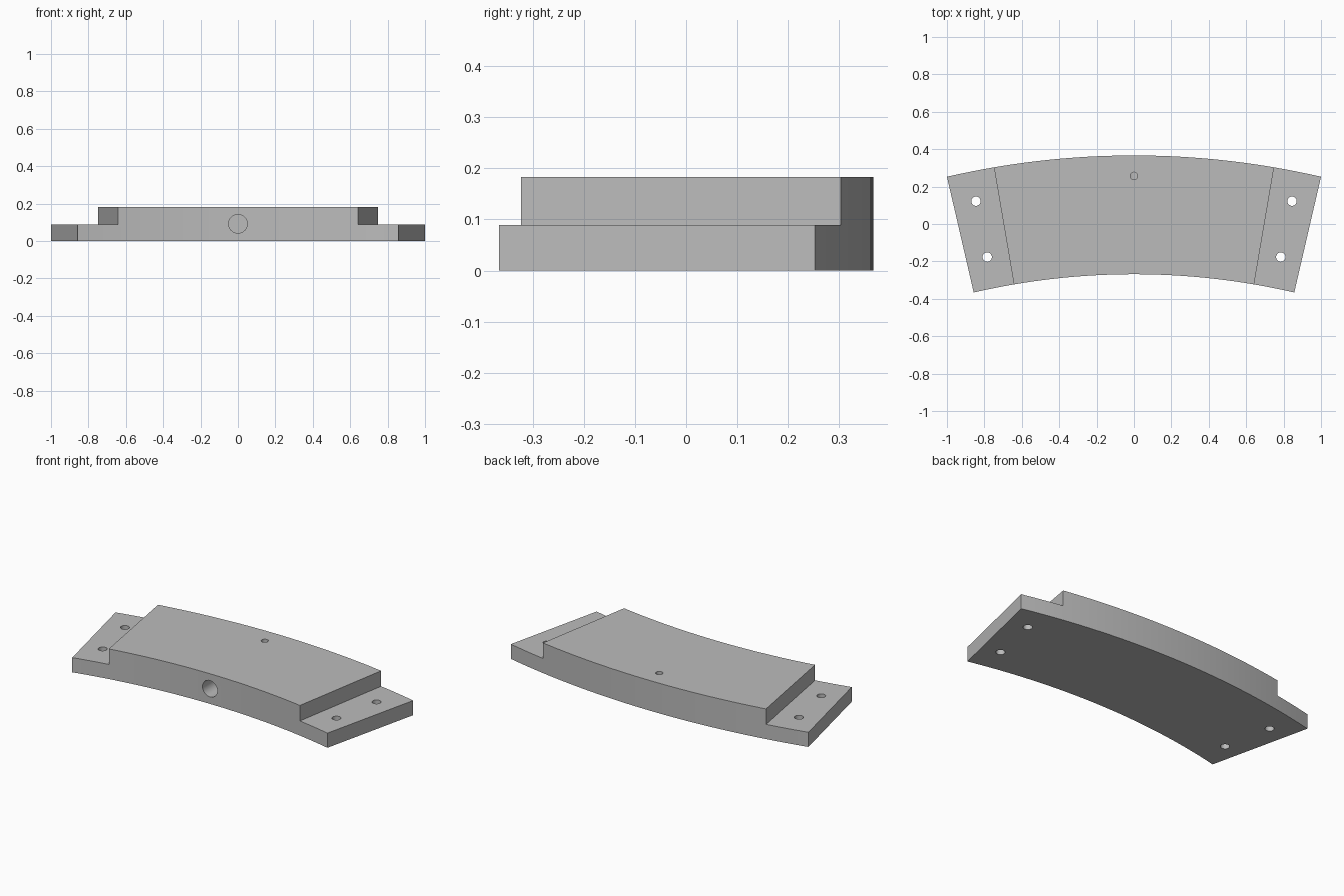
import bpy, bmesh
from math import sin, cos, radians
from mathutils import Matrix

cube = bpy.data.objects.get("Cube")
if cube:
    bpy.data.objects.remove(cube, do_unlink=True)

R_OUT, R_IN = 4.445, 3.81      # outer and inner arc radii
CENTRE_Y = 0.3665 - R_OUT      # arc centre
END, STEP = 13.0, 9.7          # half angles of the base and the raised pad
Z_STEP, Z_TOP = 0.089, 0.183

grey = bpy.data.materials.new("machined grey")
grey.use_nodes = True
colour = (0.5, 0.5, 0.5, 1)
grey.diffuse_color = colour
grey.node_tree.nodes["Principled BSDF"].inputs["Base Color"].default_value = colour


def add_object(name, bm):
    bmesh.ops.recalc_face_normals(bm, faces=bm.faces)
    mesh = bpy.data.meshes.new(name)
    bm.to_mesh(mesh)
    bm.free()
    mesh.materials.append(grey)
    obj = bpy.data.objects.new(name, mesh)
    bpy.context.collection.objects.link(obj)
    return obj


def arc_block(name, a0, a1, r0, r1, z0, z1, steps):
    """Annular sector, angles in degrees from +y towards +x."""
    angles = [radians(a0 + (a1 - a0) * i / steps) for i in range(steps + 1)]
    outline = [(r1, a) for a in angles] + [(r0, a) for a in reversed(angles)]
    bm = bmesh.new()
    base = bm.faces.new([bm.verts.new((r * sin(a), CENTRE_Y + r * cos(a), z0))
                         for r, a in outline])
    up = bmesh.ops.extrude_face_region(bm, geom=[base])["geom"]
    bmesh.ops.translate(bm, vec=(0, 0, z1 - z0),
                        verts=[v for v in up if isinstance(v, bmesh.types.BMVert)])
    return add_object(name, bm)


def drill(name, centre, radius, length, axis="Z"):
    bm = bmesh.new()
    turn = Matrix.Rotation(radians(90), 4, "X") if axis == "Y" else Matrix()
    bmesh.ops.create_cone(bm, cap_ends=True, segments=32, radius1=radius,
                          radius2=radius, depth=length,
                          matrix=Matrix.Translation(centre) @ turn)
    return add_object(name, bm)


# Curved segment body
body = arc_block("curved_segment", -END, END, R_IN, R_OUT, 0, Z_TOP, 40)

# Stepped ends and their bolt holes
cutters = []
for side in (-1, 1):
    cutters.append(arc_block("step_cutter", side * STEP, side * (END + 2),
                             R_IN - 0.2, R_OUT + 0.2, Z_STEP, Z_TOP + 0.2, 1))
    for x, y in ((0.845, 0.122), (0.785, -0.177)):
        cutters.append(drill("bolt_hole_cutter", (side * x, y, 0.05), 0.025, 0.4))

# Blind bore in the front and the small hole that meets it from the top
cutters.append(drill("front_bore_cutter", (0, -0.06, 0.092), 0.05, 0.7, "Y"))
cutters.append(drill("top_hole_cutter", (0, 0.257, 0.2), 0.02, 0.2))

bpy.context.view_layer.objects.active = body
for cutter in cutters:
    mod = body.modifiers.new("cut", "BOOLEAN")
    mod.operation = "DIFFERENCE"
    mod.solver = "EXACT"
    mod.object = cutter
    bpy.ops.object.modifier_apply(modifier=mod.name)
    bpy.data.objects.remove(cutter, do_unlink=True)

# Smooth arcs and bores, crisp edges
bpy.ops.object.select_all(action="DESELECT")
body.select_set(True)
bpy.ops.object.shade_smooth_by_angle(angle=radians(30))
